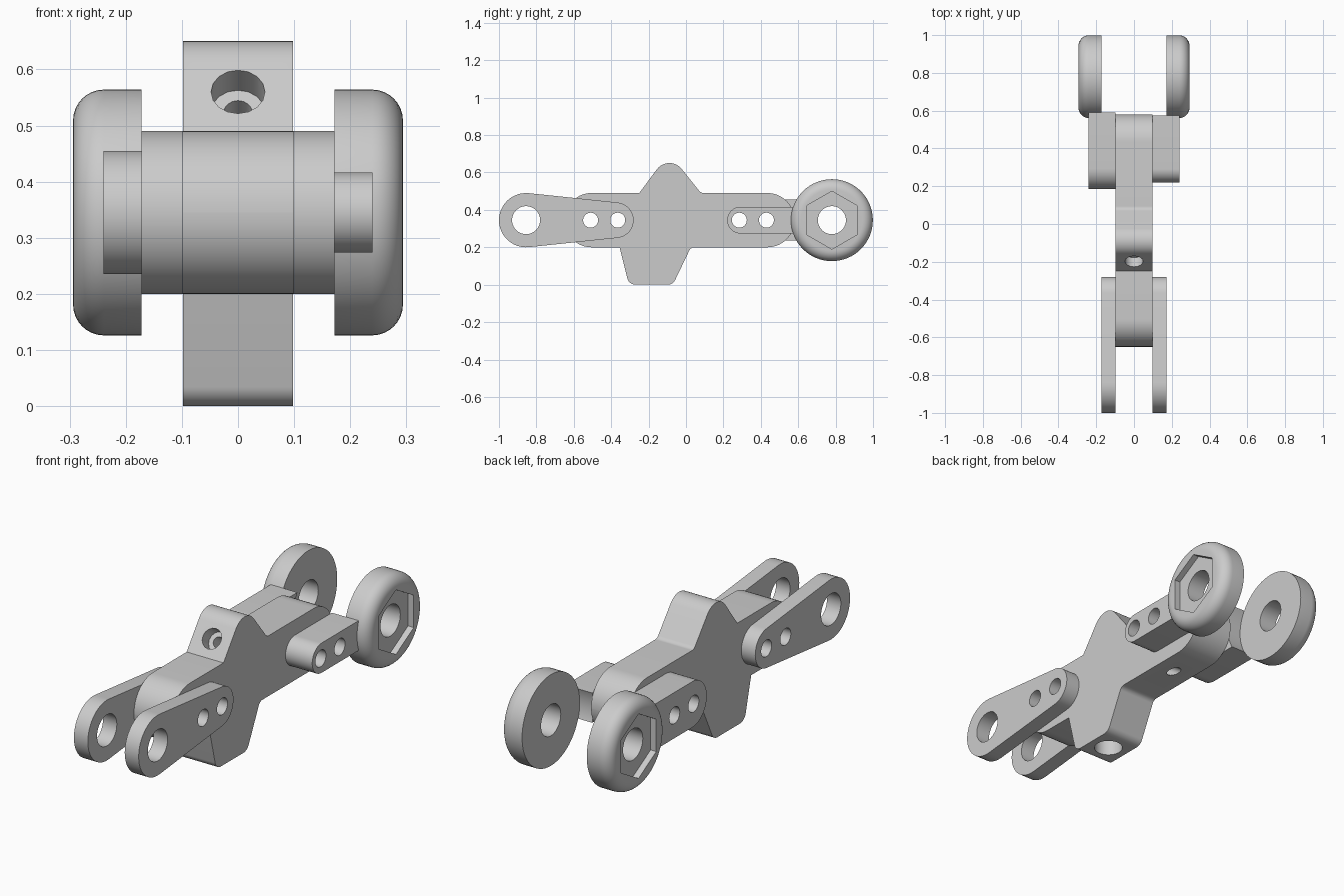
import bpy, bmesh
from math import acos, cos, sin, pi, tan
from mathutils import Vector, Matrix

if "Cube" in bpy.data.objects:
    bpy.data.objects.remove(bpy.data.objects["Cube"])

GREY = (0.6, 0.6, 0.6, 1)
grey = bpy.data.materials.new("plain_grey")
grey.use_nodes = True
grey.diffuse_color = GREY
grey.node_tree.nodes["Principled BSDF"].inputs["Base Color"].default_value = GREY

MID = 0.345      # height of the bar centre line
HALF = 0.098     # half width of the body
WHEEL_Y, WHEEL_R = 0.78, 0.219


def make(name, bm):
    bmesh.ops.recalc_face_normals(bm, faces=bm.faces)
    mesh = bpy.data.meshes.new(name)
    bm.to_mesh(mesh)
    bm.free()
    obj = bpy.data.objects.new(name, mesh)
    bpy.context.collection.objects.link(obj)
    mesh.materials.append(grey)
    return obj


def prism(name, outline, x0, x1):
    """Extrude a (y, z) outline along x."""
    bm = bmesh.new()
    face = bm.faces.new([bm.verts.new((x0, y, z)) for y, z in outline])
    ext = bmesh.ops.extrude_face_region(bm, geom=[face])
    verts = [v for v in ext["geom"] if isinstance(v, bmesh.types.BMVert)]
    bmesh.ops.translate(bm, verts=verts, vec=(x1 - x0, 0, 0))
    return make(name, bm)


def rod(start, end, radius, sides=40, roll=0.0):
    """Cylinder between two points, used as a cutter."""
    start, end = Vector(start), Vector(end)
    axis = end - start
    turn = axis.to_track_quat('Z', 'Y').to_matrix().to_4x4()
    bm = bmesh.new()
    bmesh.ops.create_cone(bm, cap_ends=True, segments=sides, radius1=radius,
                          radius2=radius, depth=axis.length,
                          matrix=Matrix.Translation((start + end) / 2) @ turn
                          @ Matrix.Rotation(roll, 4, 'Z'))
    cutter = make("cutter", bm)
    cutter.hide_render = True
    return cutter


def across(y, radius, sides=40):
    return rod((-0.5, y, MID), (0.5, y, MID), radius, sides)


def cut(obj, *cutters):
    bpy.context.view_layer.objects.active = obj
    for cutter in cutters:
        mod = obj.modifiers.new("cut", 'BOOLEAN')
        mod.operation, mod.solver, mod.object = 'DIFFERENCE', 'EXACT', cutter
        bpy.ops.object.modifier_apply(modifier=mod.name)
        bpy.data.objects.remove(cutter)


def smooth(obj):
    bpy.ops.object.select_all(action='DESELECT')
    obj.select_set(True)
    bpy.context.view_layer.objects.active = obj
    bpy.ops.object.shade_smooth_by_angle(angle=pi / 6)


def arc(y, r, a0, a1, steps=24):
    angles = [a0 + (a1 - a0) * i / steps for i in range(steps + 1)]
    return [(y + r * cos(a), MID + r * sin(a)) for a in angles]


def capsule(y0, r0, y1, r1):
    """Hull of two circles on the centre line."""
    a = acos((r0 - r1) / (y1 - y0))
    return arc(y0, r0, a, 2 * pi - a) + arc(y1, r1, -a, a)


def rounded(corners, steps=14):
    """Polygon outline with a fillet radius at each corner."""
    out = []
    for i, (y, z, r) in enumerate(corners):
        p = Vector((y, z))
        if r == 0:
            out.append((y, z))
            continue
        u = (Vector(corners[i - 1][:2]) - p).normalized()
        v = (Vector(corners[(i + 1) % len(corners)][:2]) - p).normalized()
        half = u.angle(v) / 2
        centre = p + (u + v).normalized() * r / sin(half)
        a = p + u * r / tan(half) - centre
        b = p + v * r / tan(half) - centre
        span = a.angle(b)
        for k in range(steps + 1):
            t = k / steps
            q = centre + (a * sin((1 - t) * span) + b * sin(t * span)) / sin(span)
            out.append((q.x, q.y))
    return out


# Body: round-ended bar with a hump above and a foot below
body = prism("body", rounded([
    (-0.65, 0.49, 0.1445), (-0.25, 0.49, 0), (-0.091, 0.704, 0.084),
    (0.08, 0.49, 0.03), (0.58, 0.49, 0.1445), (0.58, 0.2, 0.1445),
    (0.026, 0.2, 0.03), (-0.07, 0, 0.045), (-0.305, 0, 0.045),
    (-0.355, 0.2, 0), (-0.65, 0.2, 0.1445)]), -HALF, HALF)

# Sloping bolt hole with counterbore, socket in the foot, cross holes
entry = Vector((0, -0.198, 0.56))
inward = Vector((0, 0.8036, -0.595))
cut(body,
    rod(entry - inward * 0.1, entry + inward * 0.06, 0.048, 16),
    rod(entry, entry + inward * 0.9, 0.025, 16),
    rod((0, -0.185, -0.1), (0, -0.185, 0.15), 0.065),
    *[across(y, 0.04) for y in (-0.51, -0.365, 0.285, 0.43)])
smooth(body)

for side, s in (("left", 1), ("right", -1)):
    # Front link: tapered plate
    link = prism(side + "_front_link", capsule(-0.855, 0.145, -0.375, 0.095),
                 s * HALF, s * 0.172)
    cut(link, across(-0.855, 0.075), across(-0.51, 0.04), across(-0.365, 0.04))
    smooth(link)

    # Rear block: one is taller, both are hollowed to meet the wheel
    y, r = (0.292, 0.0715) if s > 0 else (0.295, 0.11)
    outline = arc(y, r, pi / 2, 3 * pi / 2) + [(0.7, MID - r), (0.7, MID + r)]
    block = prism(side + "_rear_block", outline, s * HALF, s * 0.24)
    cut(block, across(WHEEL_Y, WHEEL_R, 64),
        across(0.285, 0.04), across(0.43, 0.04))
    smooth(block)

    # Wheel: rounded outer rim, hexagonal recess and axle hole
    outer = 0.294
    bm = bmesh.new()
    bmesh.ops.create_cone(bm, cap_ends=True, segments=64, radius1=WHEEL_R,
                          radius2=WHEEL_R, depth=outer - 0.172,
                          matrix=Matrix.Translation((s * (outer + 0.172) / 2, WHEEL_Y, MID))
                          @ Matrix.Rotation(pi / 2, 4, 'Y'))
    rim = [e for e in bm.edges if all(v.co.x * s > outer - 0.01 for v in e.verts)]
    bmesh.ops.bevel(bm, geom=rim, offset=0.055, offset_type='OFFSET',
                    segments=8, profile=0.5, affect='EDGES')
    wheel = make(side + "_wheel", bm)
    # The hexagon has a corner at the top and bottom
    hexagon = prism("cutter", [(WHEEL_Y + 0.155 * sin(k * pi / 3),
                                MID + 0.155 * cos(k * pi / 3)) for k in range(6)],
                    s * (outer - 0.03), s * 0.4)
    cut(wheel, hexagon, across(WHEEL_Y, 0.075))
    smooth(wheel)
